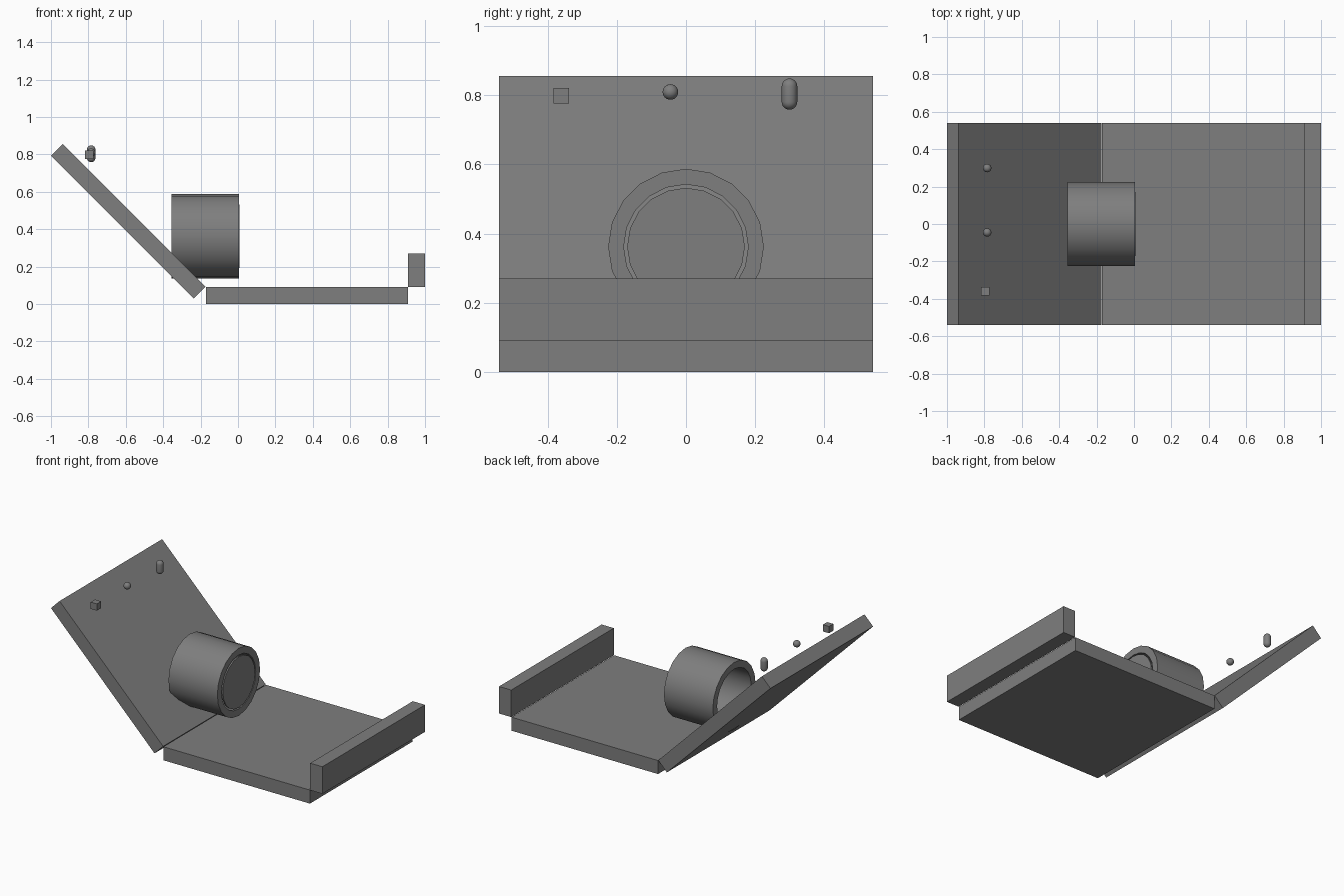
import bpy
from math import radians, cos, sin, pi
from mathutils import Matrix

if "Cube" in bpy.data.objects:
    bpy.data.objects.remove(bpy.data.objects["Cube"])

# Dark grey shared by every part
dark = bpy.data.materials.new("dark_grey")
dark.diffuse_color = (0.21, 0.21, 0.21, 1)
dark.use_nodes = True
dark.node_tree.nodes["Principled BSDF"].inputs["Base Color"].default_value = dark.diffuse_color


def box(name, loc, size, tilt=0):
    bpy.ops.mesh.primitive_cube_add(size=1)
    o = bpy.context.object
    o.name = name
    o.data.transform(Matrix.Diagonal((*size, 1)))
    o.data.materials.append(dark)
    o.rotation_euler.y = tilt
    o.location = loc
    return o


def lathe(name, profile, loc, steps, closed=False, along_x=False):
    """Revolve (radius, height) points; zero-radius ends become poles."""
    verts, faces, rings = [], [], []
    for r, h in profile:
        n = 1 if r == 0 else steps
        rings.append([len(verts) + i for i in range(n)])
        for i in range(n):
            a = 2 * pi * i / steps
            p = (r * cos(a), r * sin(a), h)
            verts.append((p[2], p[1], -p[0]) if along_x else p)
    pairs = list(zip(rings, rings[1:]))
    if closed:
        pairs.append((rings[-1], rings[0]))
    for a, b in pairs:
        for i in range(steps):
            j = (i + 1) % steps
            q = [a[i % len(a)], a[j % len(a)], b[j % len(b)], b[i % len(b)]]
            faces.append(list(dict.fromkeys(q)))
    me = bpy.data.meshes.new(name)
    me.from_pydata(verts, [], faces)
    me.materials.append(dark)
    o = bpy.data.objects.new(name, me)
    bpy.context.collection.objects.link(o)
    o.location = loc
    bpy.ops.object.select_all(action='DESELECT')
    o.select_set(True)
    bpy.context.view_layer.objects.active = o
    bpy.ops.object.mode_set(mode='EDIT')
    bpy.ops.mesh.select_all(action='SELECT')
    bpy.ops.mesh.normals_make_consistent(inside=False)
    bpy.ops.object.mode_set(mode='OBJECT')
    bpy.ops.object.shade_smooth_by_angle(angle=radians(35))
    return o


# Floor, end wall and tilted ramp
box("floor", (0.368, 0, 0.045), (1.08, 1.08, 0.09))
box("end_wall", (0.955, 0, 0.18), (0.09, 1.08, 0.18))
box("ramp", (-0.587, 0, 0.442), (1.08, 1.08, 0.09), radians(45))

# Hollow drum with a thin disc closing its right-hand end
lathe("drum_shell", [(0.225, -0.18), (0.225, 0.18), (0.18, 0.18), (0.18, -0.18)],
      (-0.175, 0, 0.362), 20, closed=True, along_x=True)
lathe("drum_disc", [(0, -0.005), (0.17, -0.005), (0.17, 0.005), (0, 0.005)],
      (0.002, 0, 0.362), 20, along_x=True)

# Three small pieces hovering over the top of the ramp
R = 0.0225
box("small_cube", (-0.795, -0.36, 0.798), (0.045, 0.045, 0.045))


def capsule(name, loc, half, n=6):
    low = [(R * sin(pi / 2 * i / n), -half - R * cos(pi / 2 * i / n)) for i in range(n + 1)]
    high = [(r, -h) for r, h in reversed(low)]
    lathe(name, low + (high if half else high[1:]), loc, 24)


capsule("small_ball", (-0.785, -0.045, 0.809), 0)
capsule("small_capsule", (-0.785, 0.299, 0.803), 0.0225)
